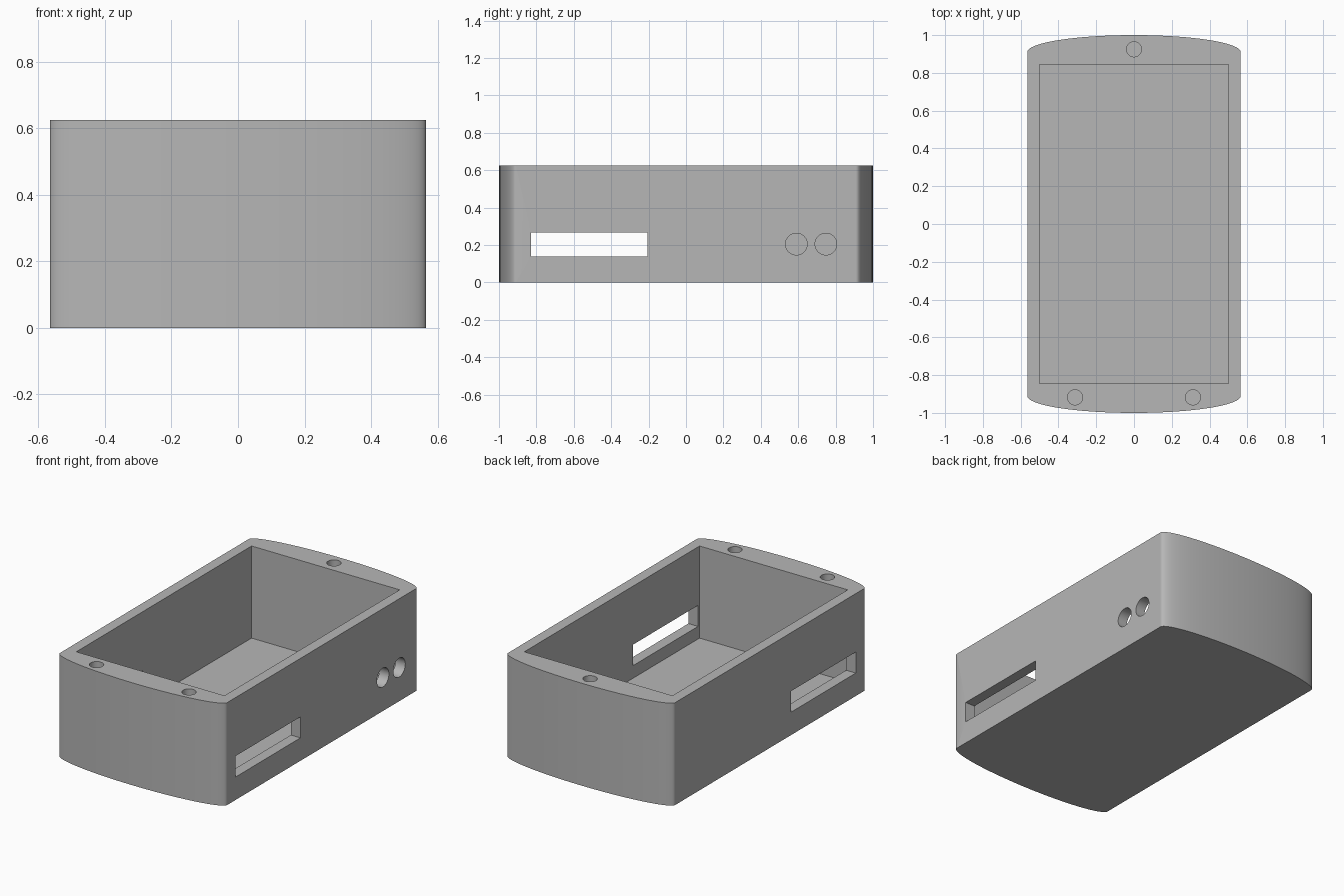
import bpy, bmesh
from math import pi, cos, sin, radians
from mathutils import Matrix, Vector

if "Cube" in bpy.data.objects:
    bpy.data.objects.remove(bpy.data.objects["Cube"], do_unlink=True)

HALF_W, HALF_L, HEIGHT = 0.565, 1.0, 0.625
BOW, SEGS, FLOOR = 0.09, 64, 0.063


def make_object(name, bm):
    bmesh.ops.recalc_face_normals(bm, faces=bm.faces)
    mesh = bpy.data.meshes.new(name)
    bm.to_mesh(mesh)
    bm.free()
    ob = bpy.data.objects.new(name, mesh)
    bpy.context.collection.objects.link(ob)
    return ob


def box(name, lo, hi):
    lo, hi = Vector(lo), Vector(hi)
    bm = bmesh.new()
    bmesh.ops.create_cube(bm, size=1, matrix=Matrix.Translation((lo + hi) / 2)
                          @ Matrix.Diagonal((*(hi - lo), 1)))
    return make_object(name, bm)


def cylinder(name, center, radius, depth, axis="Z"):
    turn = Matrix.Rotation(pi / 2, 4, "Y") if axis == "X" else Matrix()
    bm = bmesh.new()
    bmesh.ops.create_cone(bm, cap_ends=True, segments=40, radius1=radius, radius2=radius,
                          depth=depth, matrix=Matrix.Translation(center) @ turn)
    return make_object(name, bm)


# Case body: straight sides with bowed elliptical ends
bm = bmesh.new()
outline = []
for side in (1, -1):
    for i in range(SEGS + 1):
        t = pi * i / SEGS
        outline.append((side * HALF_W * cos(t), side * (HALF_L - BOW + BOW * sin(t)), 0))
base = bm.faces.new([bm.verts.new(p) for p in outline])
top = bmesh.ops.extrude_face_region(bm, geom=[base])["geom"]
bmesh.ops.translate(bm, vec=(0, 0, HEIGHT),
                    verts=[v for v in top if isinstance(v, bmesh.types.BMVert)])
case = make_object("case_body", bm)

# Cutters: cavity, slot through both walls, round ports, screw holes
cutters = [
    box("cavity_cutter", (-0.5, -0.845, FLOOR), (0.5, 0.845, 1)),
    box("slot_cutter", (-1, -0.83, 0.14), (1, -0.205, 0.268)),
]
for y in (0.59, 0.748):
    cutters.append(cylinder("port_cutter", (0.55, y, 0.205), 0.058, 0.3, "X"))
for x, y in ((0, 0.925), (-0.312, -0.918), (0.312, -0.918)):
    cutters.append(cylinder("screw_hole_cutter", (x, y, HEIGHT), 0.04, 0.8))

bpy.ops.object.select_all(action="DESELECT")
case.select_set(True)
bpy.context.view_layer.objects.active = case
for cutter in cutters:
    mod = case.modifiers.new("cut", "BOOLEAN")
    mod.operation = "DIFFERENCE"
    mod.solver = "EXACT"
    mod.object = cutter
    bpy.ops.object.modifier_apply(modifier=mod.name)
    bpy.data.objects.remove(cutter, do_unlink=True)

# Smooth curved walls, keep the large planes flat
bpy.ops.object.shade_smooth_by_angle(angle=radians(30))
for face in case.data.polygons:
    if face.area > 0.05:
        face.use_smooth = False

# Plain grey plastic
grey = bpy.data.materials.new("grey plastic")
grey.use_nodes = True
color = (0.47, 0.47, 0.47, 1)
grey.diffuse_color = color
grey.node_tree.nodes["Principled BSDF"].inputs["Base Color"].default_value = color
case.data.materials.clear()
case.data.materials.append(grey)
